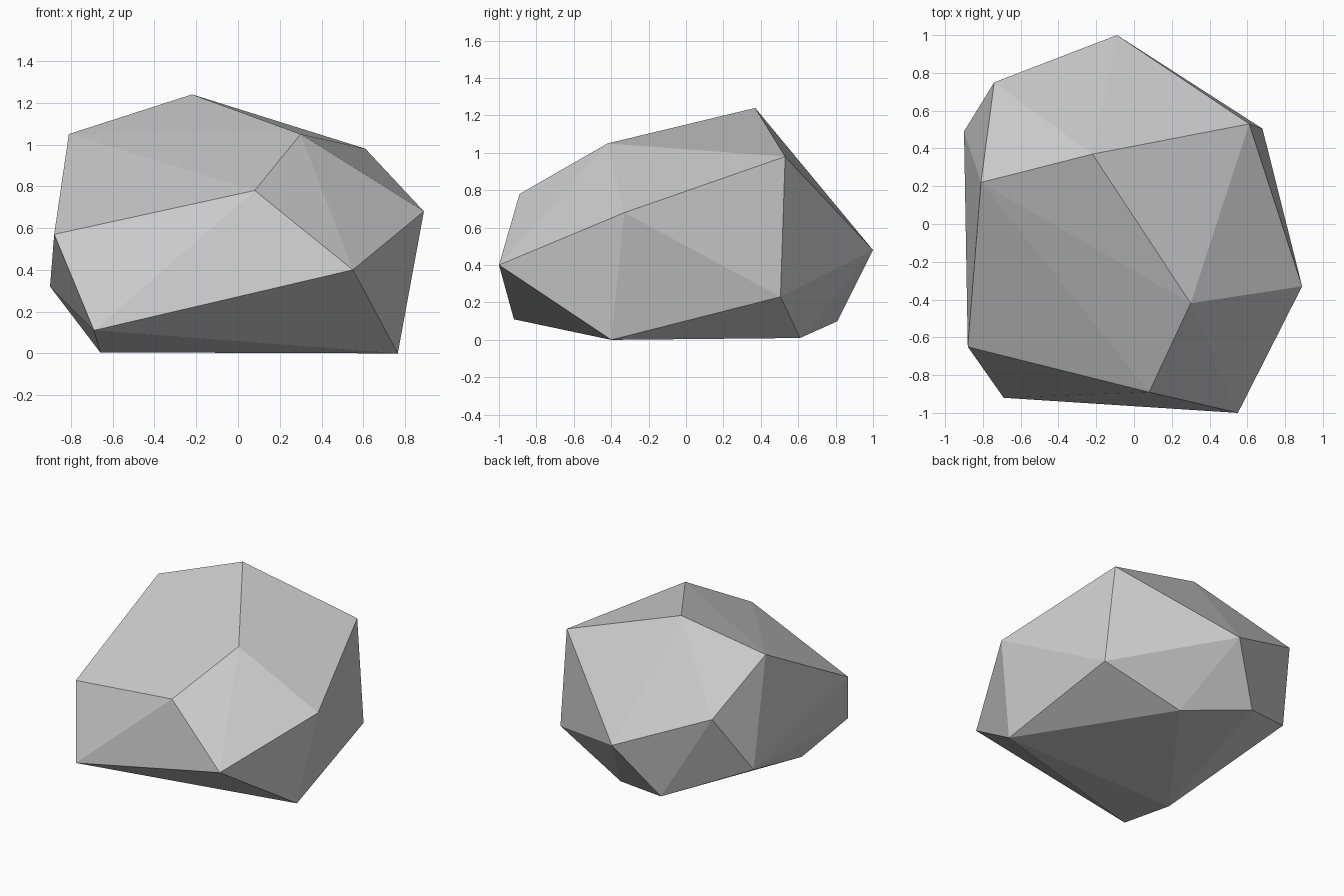
import bpy
import bmesh

# Corner points of the faceted boulder
CORNERS = [
    # crown
    (-0.22, 0.37, 1.24), (0.30, -0.42, 1.05), (0.61, 0.53, 0.98), (-0.81, 0.22, 1.05),
    # shoulders
    (0.89, -0.33, 0.68), (0.08, -0.89, 0.78), (-0.88, -0.65, 0.57), (-0.74, 0.75, 0.75),
    # waist
    (0.55, -1.00, 0.40), (-0.09, 1.00, 0.48), (-0.90, 0.49, 0.32), (0.68, 0.505, 0.23),
    # foot
    (-0.69, -0.92, 0.11), (-0.36, 0.81, 0.10), (0.765, -0.40, 0.0),
    (-0.66, -0.42, 0.005), (0.11, 0.61, 0.01),
]

# Plain grey stone
stone = bpy.data.materials.new("grey_stone")
stone.diffuse_color = (0.6, 0.6, 0.6, 1.0)

# Boulder: flat-shaded shell wrapped around the corners
bm = bmesh.new()
for co in CORNERS:
    bm.verts.new(co)
bmesh.ops.convex_hull(bm, input=bm.verts)
bmesh.ops.recalc_face_normals(bm, faces=bm.faces)
mesh = bpy.data.meshes.new("boulder")
bm.to_mesh(mesh)
bm.free()
mesh.materials.append(stone)
boulder = bpy.data.objects.new("boulder", mesh)
bpy.context.collection.objects.link(boulder)
